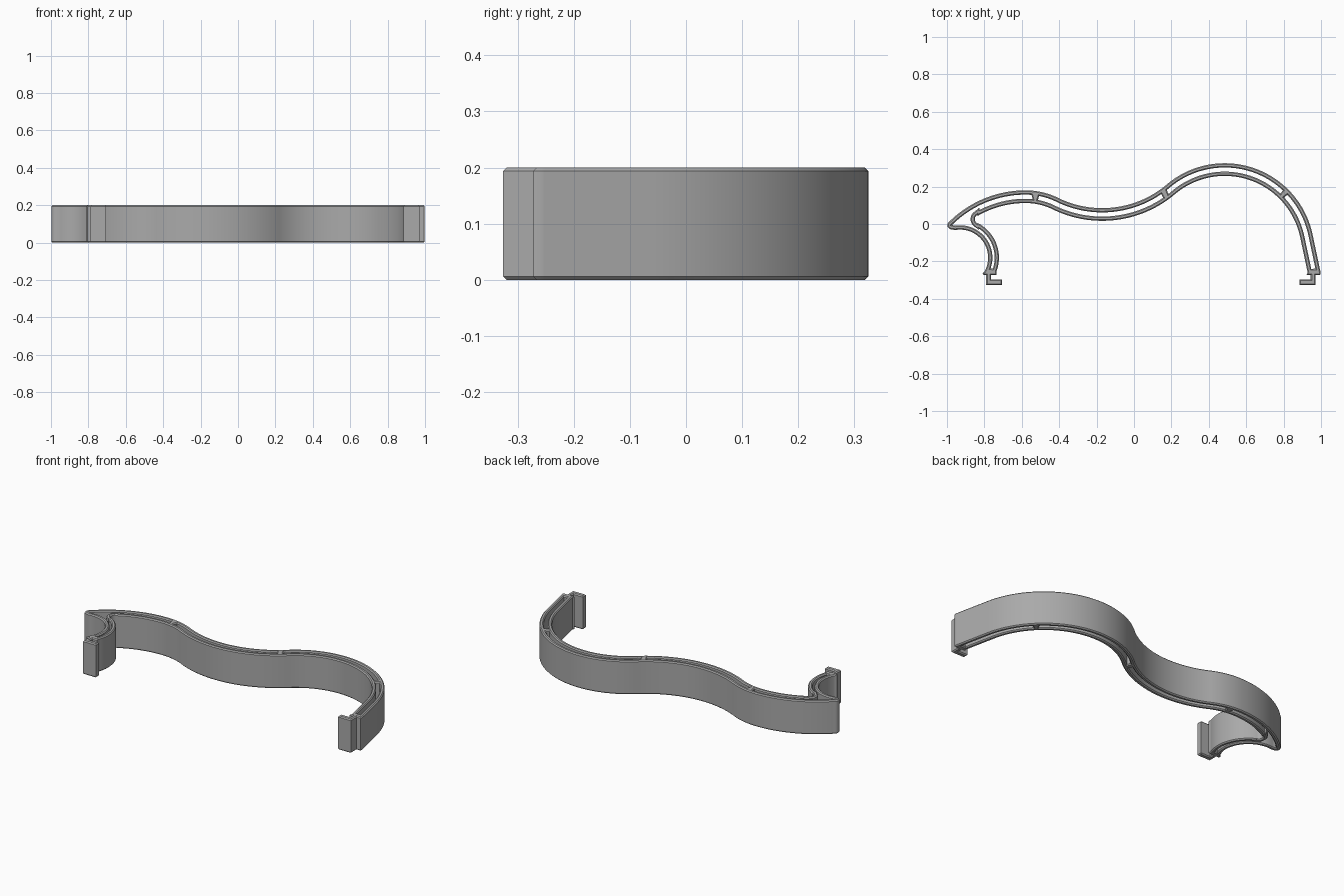
import bpy, bmesh
from math import sin, cos, radians, ceil
from mathutils import Vector

HEIGHT, BEVEL, WALL, BAND = 0.2, 0.006, 0.023, 0.068

if "Cube" in bpy.data.objects:
    bpy.data.objects.remove(bpy.data.objects["Cube"])


def arc(cx, cy, r, a0, a1):
    """Points along an arc, angles in degrees."""
    n = max(4, ceil(abs(radians(a1 - a0)) * r / 0.009))
    angles = [radians(a0 + (a1 - a0) * i / n) for i in range(n + 1)]
    return [Vector((cx + r * cos(a), cy + r * sin(a))) for a in angles]


def clean(points):
    """Drop points that nearly coincide with the one before."""
    out = [points[0]]
    for p in points[1:]:
        if (p - out[-1]).length > 0.002:
            out.append(p)
    return out


def shift(points, dist, closed):
    """Move every point to the left of the travel direction."""
    out, n = [], len(points)
    for i, p in enumerate(points):
        before = points[i - 1] if closed or i > 0 else None
        after = points[(i + 1) % n] if closed or i < n - 1 else None
        a = (p - before).normalized() if before else (after - p).normalized()
        b = (after - p).normalized() if after else a
        side = Vector((-a.y - b.y, a.x + b.x))
        out.append(p + side * dist / max(1 + a.dot(b), 0.5))
    return out


def wave(d, last):
    """Leg, large arch, trough and small arch, moved inward by d."""
    top = arc(0.485, -0.155, 0.48 - d, 12, 130.24)
    start, down = top[0], Vector((sin(radians(12)), -cos(radians(12))))
    length = (start.y + 0.26) / -down.y
    leg = [start + down * length * (1 - i / 24) for i in range(24)]
    return (leg + top + arc(-0.17, 0.619, 0.534 + d, -49.76, -116.04)
            + arc(-0.58, -0.22, 0.4 - d, 63.96, 90)
            + arc(-0.58, -0.4, 0.58 - d, 90, last))


# Outer and inner edges of the band, from the right leg round to the hook
outer = clean(wave(0, 134.3) + arc(-0.975, -0.006, 0.023, 134, 255)
              + arc(-0.93, -0.18, 0.15, 100, -30))
inner = clean(wave(BAND, 120) + arc(-0.825, 0.026, 0.026, 120, 243)
              + arc(-0.93, -0.18, 0.208, 63, -21))

# Shoulders, stems and feet at both ends
hook_foot = [(-0.81, -0.262), (-0.805, -0.273), (-0.79, -0.273), (-0.79, -0.326),
             (-0.705, -0.326), (-0.705, -0.296), (-0.765, -0.296),
             (-0.765, -0.273), (-0.735, -0.273)]
leg_foot = [(0.922, -0.272), (0.945, -0.272), (0.945, -0.296), (0.885, -0.296),
            (0.885, -0.326), (0.97, -0.326), (0.97, -0.272), (0.995, -0.272)]
outline = (outer + [Vector(p) for p in hook_foot] + inner[::-1]
           + [Vector(p) for p in leg_foot])

# Channel cells between the two walls, parted by the ribs
ribs = [Vector((0.80, 0.16)), Vector((0.165, 0.16)), Vector((-0.53, 0.146))]


def cells(path, dist):
    groups, gap = [[]], False
    for p in shift(path, dist, False):
        clear = min((p - q).length for q in path) > abs(dist) - 0.0006
        if not clear or p.y < -0.242:
            continue
        at_rib = any((p - r).length < 0.017 for r in ribs)
        if at_rib and not gap:
            groups.append([])
        if not at_rib:
            groups[-1].append(p)
        gap = at_rib
    return [clean(g) for g in groups if len(g) > 2]


holes = [(a + b[::-1])[::-1]
         for a, b in zip(cells(outer, WALL), cells(inner, -WALL))]

# Raise the profile into a solid with chamfered rims
bm = bmesh.new()
caps = {0: [], 3: []}
for loop in [outline] + holes:
    small = shift(loop, BEVEL, True)
    rings = []
    for pts, z in ((small, 0), (loop, BEVEL), (loop, HEIGHT - BEVEL), (small, HEIGHT)):
        rings.append([bm.verts.new((p.x, p.y, z)) for p in pts])
    n = len(loop)
    for low, high in zip(rings, rings[1:]):
        for i in range(n):
            j = (i + 1) % n
            bm.faces.new((low[i], low[j], high[j], high[i]))
    for k in caps:
        ring = rings[k]
        caps[k] += [bm.edges.get((ring[i], ring[(i + 1) % n])) for i in range(n)]
for edges in caps.values():
    bmesh.ops.triangle_fill(bm, edges=edges, use_beauty=True)
bmesh.ops.recalc_face_normals(bm, faces=bm.faces)

mesh = bpy.data.meshes.new("wavy_band")
bm.to_mesh(mesh)
bm.free()
band = bpy.data.objects.new("wavy_band", mesh)
bpy.context.collection.objects.link(band)

# Plain grey
grey = bpy.data.materials.new("grey")
grey.use_nodes = True
colour = (0.4, 0.4, 0.4, 1)
grey.diffuse_color = colour
grey.node_tree.nodes["Principled BSDF"].inputs["Base Color"].default_value = colour
mesh.materials.append(grey)

bpy.ops.object.select_all(action="DESELECT")
band.select_set(True)
bpy.context.view_layer.objects.active = band
bpy.ops.object.shade_smooth_by_angle(angle=radians(30))
